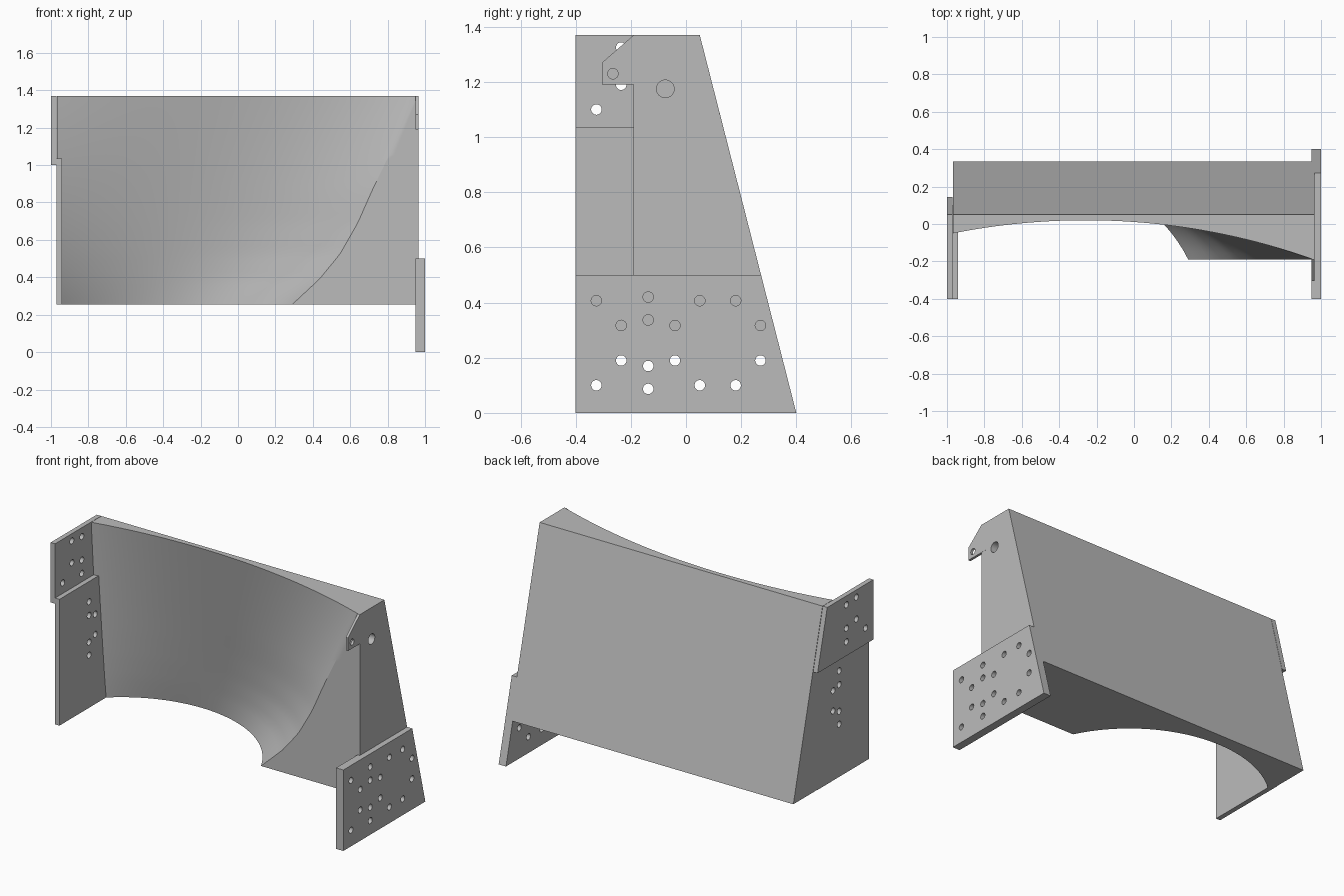
import bpy, bmesh, math
from mathutils import Matrix, Vector

cube = bpy.data.objects.get("Cube")
if cube:
    bpy.data.objects.remove(cube)

GREY = (0.5, 0.5, 0.5, 1)
mat = bpy.data.materials.new("plain grey")
mat.use_nodes = True
mat.diffuse_color = GREY
mat.node_tree.nodes["Principled BSDF"].inputs["Base Color"].default_value = GREY

TOP, BOTTOM = 1.37, 0.255
LEFT, RIGHT, FACE = -0.968, 0.965, -0.19
HOLE = 0.019


def back(z):
    """Depth of the sloping back at height z."""
    return 0.05 + 0.35 * (TOP - z) / TOP


def add(name, mesh):
    ob = bpy.data.objects.new(name, mesh)
    bpy.context.collection.objects.link(ob)
    mesh.materials.clear()
    mesh.materials.append(mat)
    return ob


def ring(y, z, r=HOLE, n=24):
    return [(y + r * math.cos(i * math.tau / n), z + r * math.sin(i * math.tau / n)) for i in range(n)]


def plate(name, outline, holes, x0, x1):
    """Side plate: a filled (y, z) outline with round holes, extruded from x0 to x1."""
    cu = bpy.data.curves.new(name, "CURVE")
    cu.dimensions, cu.fill_mode, cu.extrude = "2D", "BOTH", (x1 - x0) / 2
    for pts in [outline] + [ring(y, z) for y, z in holes]:
        sp = cu.splines.new("POLY")
        sp.points.add(len(pts) - 1)
        sp.use_cyclic_u = True
        for p, (y, z) in zip(sp.points, pts):
            p.co = (y, z, 0, 1)
    tmp = bpy.data.objects.new(name + " curve", cu)
    bpy.context.collection.objects.link(tmp)
    dg = bpy.context.evaluated_depsgraph_get()
    mesh = bpy.data.meshes.new_from_object(tmp.evaluated_get(dg))
    bpy.data.objects.remove(tmp)
    # local x, y, z become world y, z, x
    mesh.transform(Matrix(((0, 0, 1, (x0 + x1) / 2), (1, 0, 0, 0), (0, 1, 0, 0), (0, 0, 0, 1))))
    bm = bmesh.new()
    bm.from_mesh(mesh)
    bmesh.ops.remove_doubles(bm, verts=bm.verts, dist=1e-5)
    bmesh.ops.recalc_face_normals(bm, faces=bm.faces)
    bm.to_mesh(mesh)
    bm.free()
    mesh.shade_flat()
    return add(name, mesh)


def crease(z):
    """x where the hollow meets the flat front, through a few heights."""
    keys = [(0.255, 0.29), (0.39, 0.435), (0.524, 0.545), (0.69, 0.64), (0.86, 0.715), (TOP, 0.96)]
    for (z0, a), (z1, b) in zip(keys, keys[1:]):
        if z <= z1 + 1e-6:
            return a + (b - a) * (z - z0) / (z1 - z0)


def circle(a, b, c):
    """Centre and radius of the circle through three points."""
    d = 2 * (a.x * (b.y - c.y) + b.x * (c.y - a.y) + c.x * (a.y - b.y))
    A, B, C = a.length_squared, b.length_squared, c.length_squared
    m = Vector((A * (b.y - c.y) + B * (c.y - a.y) + C * (a.y - b.y),
                A * (c.x - b.x) + B * (a.x - c.x) + C * (b.x - a.x))) / d
    return m, (a - m).length


# Main body: hollow front lofted from a tight arc below to a wide arc above
ROWS, ARC, FLAT = 32, 48, 6
bm = bmesh.new()
grid = []
for j in range(ROWS + 1):
    z = BOTTOM + (TOP - BOTTOM) * j / ROWS
    s = 1 - j / ROWS
    xc = crease(z)
    m, r = circle(Vector((LEFT, -0.05 + 0.08 * s)), Vector((-0.25 - 0.18 * s, 0.02 + 0.23 * s)),
                  Vector((xc, FACE)))
    row = []
    for i in range(ARC + 1):
        x = LEFT + (xc - LEFT) * i / ARC
        row.append((x, m.y + math.sqrt(r * r - (x - m.x) ** 2), z))
    for i in range(1, FLAT + 1):
        row.append((xc + (RIGHT - xc) * i / FLAT, FACE, z))
    grid.append([bm.verts.new(p) for p in row])
for lo, hi in zip(grid, grid[1:]):
    for i in range(len(lo) - 1):
        bm.faces.new((lo[i], lo[i + 1], hi[i + 1], hi[i]))
bl, br, tr, tl = [bm.verts.new((x, back(z), z)) for x, z in
                  ((LEFT, BOTTOM), (RIGHT, BOTTOM), (RIGHT, TOP), (LEFT, TOP))]
bm.faces.new((bl, br, tr, tl))
bm.faces.new(grid[0] + [br, bl])
bm.faces.new(grid[-1] + [tr, tl])
bm.faces.new([row[0] for row in grid] + [tl, bl])
bm.faces.new([row[-1] for row in grid] + [tr, br])
bmesh.ops.recalc_face_normals(bm, faces=bm.faces)
body_mesh = bpy.data.meshes.new("body")
bm.to_mesh(body_mesh)
bm.free()
body = add("body", body_mesh)

# Blind round socket in the body's side
bpy.ops.mesh.primitive_cylinder_add(vertices=32, radius=0.032, depth=0.12,
                                    location=(RIGHT, -0.075, 1.175), rotation=(0, math.pi / 2, 0))
cutter = bpy.context.object
cutter.name = "socket cutter"
cutter.hide_render = True
mod = body.modifiers.new("socket", "BOOLEAN")
mod.object, mod.operation, mod.solver = cutter, "DIFFERENCE", "EXACT"
bpy.ops.object.select_all(action="DESELECT")
body.select_set(True)
bpy.context.view_layer.objects.active = body
bpy.ops.object.modifier_apply(modifier="socket")
bpy.data.objects.remove(cutter)
bpy.ops.object.shade_smooth_by_angle(angle=math.radians(30))

# Lower mounting plate on the left, with rows of holes mirrored about its middle height
pattern = [(-0.325, 0.10), (-0.235, 0.19), (-0.137, 0.17), (-0.137, 0.087), (-0.04, 0.19),
           (0.05, 0.10), (0.18, 0.10), (0.27, 0.19)]
holes = pattern + [(y, 0.507 - z) for y, z in pattern]
plate("left_lower_plate", [(-0.4, 0), (back(0), 0), (back(0.5), 0.5), (-0.4, 0.5)], holes, 0.95, 1.0)

# Hooked tab at the top left
plate("left_upper_tab", [(-0.305, 1.19), (-0.15, 1.19), (-0.15, TOP), (-0.19, TOP), (-0.305, 1.27)],
      [(-0.265, 1.23)], 0.95, 0.9655)

# Upper and lower plates on the right
plate("right_upper_plate", [(-0.4, 1.0), (back(1.0), 1.0), (back(TOP), TOP), (-0.4, TOP)],
      [(-0.325, 1.10), (-0.235, 1.19), (-0.235, 1.325), (-0.138, 1.17), (-0.138, 1.087), (-0.138, 1.315)],
      -1.0, -0.97)
plate("right_lower_plate", [(-0.4, BOTTOM), (0.1, BOTTOM), (0.1, 1.035), (-0.4, 1.035)],
      [(-0.11, 0.91), (-0.11, 0.825), (-0.05, 0.81), (-0.05, 0.685), (-0.11, 0.66), (-0.11, 0.58)],
      -0.97, -0.94)
